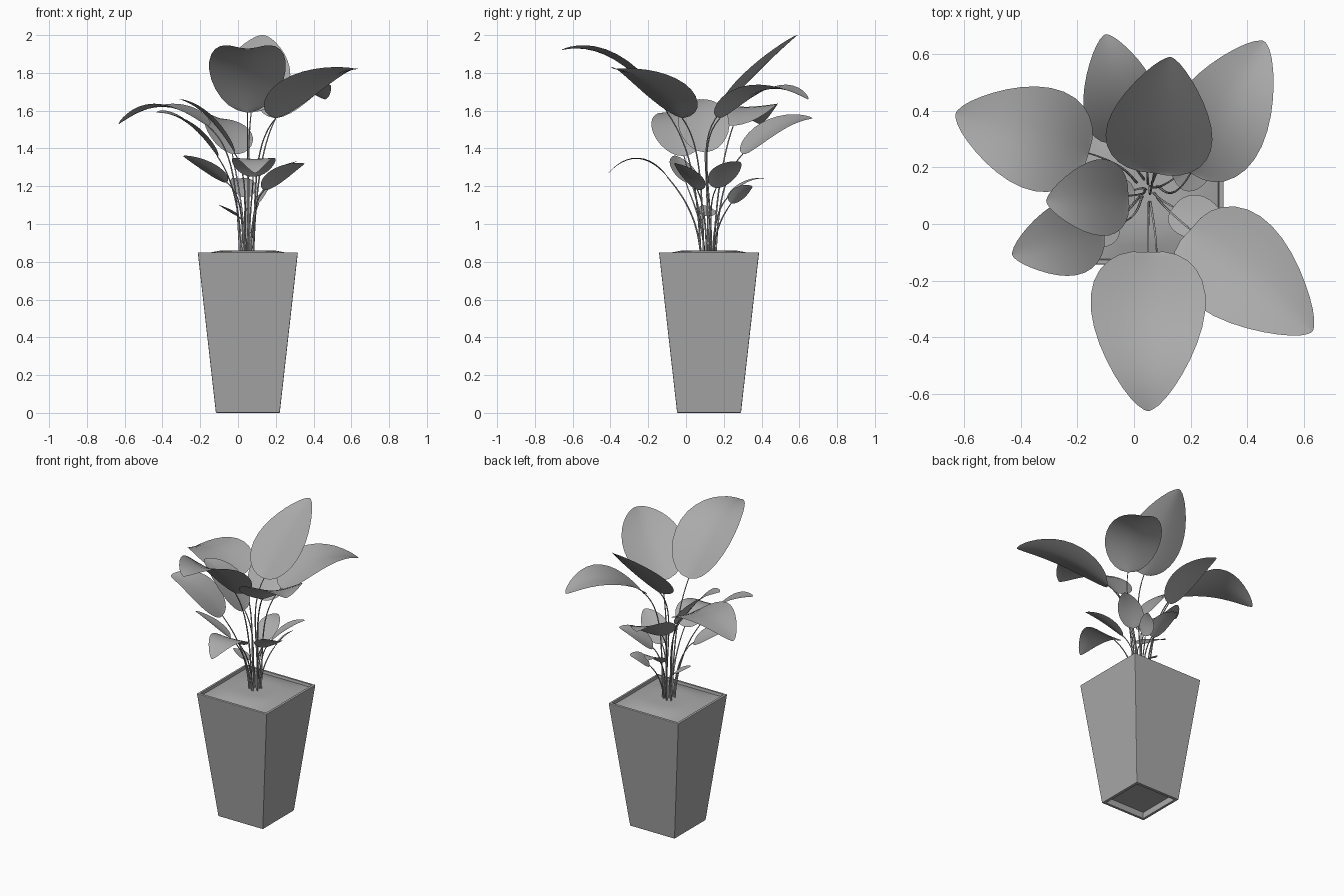
import bpy, bmesh, math
from mathutils import Vector

cube = bpy.data.objects.get("Cube")
if cube:
    bpy.data.objects.remove(cube, do_unlink=True)

# One neutral grey for the whole model
grey = bpy.data.materials.new("neutral_grey")
grey.use_nodes = True
GREY = (0.4, 0.4, 0.4, 1)
grey.diffuse_color = GREY
grey.node_tree.nodes["Principled BSDF"].inputs["Base Color"].default_value = GREY

CENTRE = Vector((0.052, 0.122, 0))
UP = Vector((0, 0, 1))


def add_object(name, bm, angle):
    mesh = bpy.data.meshes.new(name)
    bm.to_mesh(mesh)
    bm.free()
    mesh.materials.append(grey)
    ob = bpy.data.objects.new(name, mesh)
    bpy.context.collection.objects.link(ob)
    bpy.ops.object.select_all(action="DESELECT")
    bpy.context.view_layer.objects.active = ob
    ob.select_set(True)
    bpy.ops.object.shade_smooth_by_angle(angle=math.radians(angle))


def bezier(a, b, c, t):
    return a * (1 - t) ** 2 + b * 2 * t * (1 - t) + c * t * t


def bridge(bm, rings, closed):
    for r, s in zip(rings, rings[1:]):
        n = len(r)
        for i in range(n if closed else n - 1):
            j = (i + 1) % n
            bm.faces.new((r[i], r[j], s[j], s[i]))


# Tapered square planter: recessed foot, outer wall, rim and inner lip
def make_planter():
    bm = bmesh.new()
    profile = [(0.153, 0.045), (0.15, 0), (0.169, 0), (0.265, 0.85), (0.249, 0.85), (0.243, 0.815)]
    rings = []
    for half, z in profile:
        rings.append([bm.verts.new(CENTRE + Vector((sx * half, sy * half, z)))
                      for sx, sy in ((-1, -1), (1, -1), (1, 1), (-1, 1))])
    bridge(bm, rings, True)
    bm.faces.new(rings[0][::-1])
    outer = rings[2] + rings[3]
    edges = [e for e in bm.edges if all(v in outer for v in e.verts)]
    bmesh.ops.bevel(bm, geom=edges, offset=0.004, segments=2, profile=0.5, affect="EDGES")
    add_object("planter", bm, 10)


# Gently mounded soil
def make_soil():
    bm = bmesh.new()
    size = 0.245
    bmesh.ops.create_grid(bm, x_segments=10, y_segments=10, size=size)
    for v in bm.verts:
        u, w = v.co.x / size, v.co.y / size
        v.co += CENTRE + UP * (0.833 + 0.026 * min(1, 1.8 * (1 - u * u) * (1 - w * w)))
    add_object("soil", bm, 60)


# Leaf blade: arched spine, rounded base, pointed tip, raised margins, optional roll
def make_leaf(name, base, tip, half_width, bow, cup, roll):
    bm = bmesh.new()
    control = (base + tip) / 2 + UP * bow * 2
    level = (tip - base).cross(UP).normalized()
    rows, cols = 16, 8
    rings = []
    for i in range(rows + 1):
        t = 0.5 - 0.5 * math.cos(math.pi * i / rows)
        p = bezier(base, control, tip, t)
        tangent = (control - base) * (1 - t) + (tip - control) * t
        up = level.cross(tangent).normalized()
        side = level * math.cos(roll) + up * math.sin(roll)
        normal = up * math.cos(roll) - level * math.sin(roll)
        width = half_width * max(0.025, math.sin(math.pi * t ** 0.72) ** 0.6
                                 * (1 - 0.22 * t * t))
        ring = []
        for j in range(cols + 1):
            s = 2 * j / cols - 1
            ring.append(bm.verts.new(p + (side * s + normal * cup * abs(s) ** 1.5) * width))
        rings.append(ring)
    bridge(bm, rings, False)
    add_object(name, bm, 80)
    return (control - base).normalized()


# Thin stem that rises from the soil and bends out into the blade
def make_stem(name, root, base, direction):
    bm = bmesh.new()
    height = base.z - root.z
    c1 = root + UP * height * 0.4 + (base - root) * 0.1
    c2 = base - direction * height * 0.28
    rings = []
    steps, sides = 14, 6
    for i in range(steps + 1):
        t = i / steps
        low, high = bezier(root, c1, c2, t), bezier(c1, c2, base, t)
        p = low * (1 - t) + high * t
        d = (high - low).normalized()
        x = d.cross(Vector((0.3, 1, 0))).normalized()
        y = d.cross(x)
        r = 0.005 - 0.002 * t
        rings.append([bm.verts.new(p + (x * math.cos(a) + y * math.sin(a)) * r)
                      for a in (k * math.tau / sides for k in range(sides))])
    bridge(bm, rings, True)
    add_object(name, bm, 60)


# name: base, tip, half width, arch height, cupping, roll
LEAVES = {
    "front_large": ((.05, -.10, 1.59), (.05, -.66, 1.92), .21, .115, .17, 0),
    "back_large": ((.07, .18, 1.59), (.13, .59, 2.0), .195, .015, .15, 0),
    "back_left_large": ((.2, .18, 1.56), (.46, .645, 1.66), .18, .1, .15, 0),
    "front_left_large": ((.2, -.02, 1.56), (.63, -.38, 1.82), .2, .055, .2, .05),
    "back_right_large": ((-.16, .25, 1.52), (-.63, .39, 1.53), .19, .095, .1, 0),
    "front_right_mid": ((-.11, -.01, 1.36), (-.43, -.11, 1.59), .14, .06, .1, .15),
    "right_mid": ((-.02, .10, 1.38), (-.31, .08, 1.66), .14, .05, .12, 0),
    "back_mid": ((-.03, .30, 1.37), (-.1, .67, 1.56), .14, .05, .12, -.25),
    "right_small": ((-.06, .0, 1.22), (-.29, -.05, 1.36), .08, .01, .15, -.3),
    "front_small": ((.08, -.10, 1.25), (.09, -.41, 1.27), .12, .085, .05, 0),
    "left_small": ((.14, .06, 1.18), (.35, -.05, 1.32), .085, .02, .15, .25),
    "back_left_small": ((.14, .16, 1.19), (.31, .28, 1.33), .085, .02, .15, .15),
    "back_tiny": ((.04, .22, 1.14), (.0, .42, 1.24), .07, .03, .1, 0),
    "back_left_tiny": ((.11, .24, 1.11), (.18, .35, 1.2), .05, .015, .15, .5),
    "right_tiny": ((.0, .12, 1.04), (-.1, .09, 1.1), .05, .0, .1, 0),
}

make_planter()
make_soil()
for name, (base, tip, half_width, bow, cup, roll) in LEAVES.items():
    base, tip = Vector(base), Vector(tip)
    direction = make_leaf(name + "_leaf", base, tip, half_width, bow, cup, roll)
    spread = base - CENTRE
    root = CENTRE + Vector((spread.x * 0.2, spread.y * 0.2, 0.845))
    make_stem(name + "_stem", root, base, direction)
